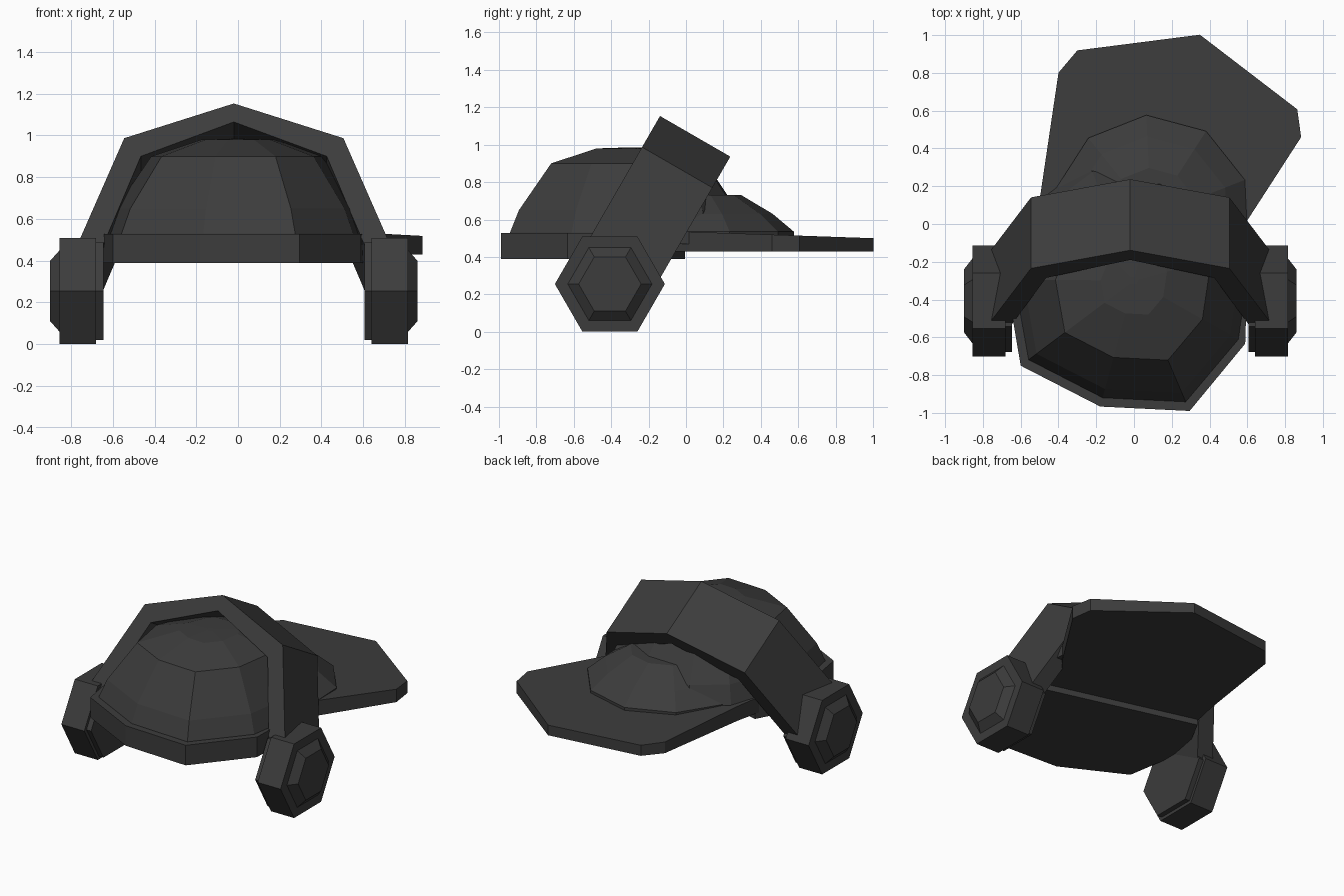
import bpy, bmesh
from math import sin, cos, radians
from mathutils import Vector

if "Cube" in bpy.data.objects:
    bpy.data.objects.remove(bpy.data.objects["Cube"])

CX = -0.02                      # centre plane of the headset
TURN = radians(15)              # the cap is worn slightly turned


def loft(name, rings, mat=None):
    """Skin a list of equal-length point rings and cap both ends."""
    bm = bmesh.new()
    loops = [[bm.verts.new(p) for p in r] for r in rings]
    n = len(loops[0])
    for a, b in zip(loops, loops[1:]):
        for i in range(n):
            j = (i + 1) % n
            bm.faces.new((a[i], a[j], b[j], b[i]))
    bm.faces.new(loops[0])
    bm.faces.new(loops[-1])
    bmesh.ops.recalc_face_normals(bm, faces=bm.faces)
    me = bpy.data.meshes.new(name)
    bm.to_mesh(me)
    bm.free()
    ob = bpy.data.objects.new(name, me)
    bpy.context.collection.objects.link(ob)
    me.materials.append(charcoal)
    return ob


def cap_point(a, b, z):
    """Cap-local sideways / backwards coordinates to world."""
    return Vector((a * cos(TURN) + b * sin(TURN),
                   -0.3 - a * sin(TURN) + b * cos(TURN), z))


def mirrored(half):
    """Complete a half outline that runs from front to back."""
    return half + [(-a, b) for a, b in reversed(half) if a > 0]


charcoal = bpy.data.materials.new("charcoal")
charcoal.diffuse_color = (0.045, 0.045, 0.045, 1)
charcoal.use_nodes = True
charcoal.node_tree.nodes["Principled BSDF"].inputs["Base Color"].default_value = charcoal.diffuse_color

# Cap crown
crown = mirrored([(0, -.69), (.463, -.59), (.66, -.17), (.6, .35), (.42, .58), (0, .68)])
levels = [(.47, .93), (.53, .93), (.65, .86), (.9, .61), (.98, .26), (.985, .03)]
loft("cap_crown", [[cap_point(a * s, b * s, z) for a, b in crown] for z, s in levels])

# Sweatband around the front of the crown
skirt = mirrored([(0, -.69), (.463, -.59), (.655, -.17), (.58, .15)])
loft("cap_sweatband", [[cap_point(a, b, z) for a, b in skirt] for z in (.39, .528)])

# Brim, thinning a little towards its tip
brim = [(.55, 0), (.45, .36), (.497, .464), (.658, .963), (.6, 1.1), (0, 1.348),
        (-.605, 1.1), (-.671, .96), (-.597, .316), (-.58, 0)]
lower = [cap_point(a, b, .43) for a, b in brim]
upper = [Vector((p.x, p.y, .535 - .035 * p.y)) for p in lower]
loft("cap_brim", [lower, upper])

# Low pad on the brim behind the crown
pad = [(.53 * sin(radians(18 + 36 * i)), .35 + .54 * cos(radians(18 + 36 * i)))
       for i in range(10)]
loft("brim_pad", [[cap_point(a * s, .35 + (b - .35) * s, z) for a, b in pad]
                  for z, s in ((.47, 1), (.535, 1), (.63, .79), (.73, .48))])

# Headband: arch profile swept across its tilted width
TILT = radians(60)


def band_point(x, t, w):
    return Vector((CX + x, -.407 + t * cos(TILT) + w * sin(TILT),
                   .255 + t * sin(TILT) - w * cos(TILT)))


outer = [(-.78, .05), (-.525, .72), (0, .912), (.525, .72), (.78, .05)]
inner = [(.655, .05), (.445, .62), (0, .81), (-.445, .62), (-.655, .05)]
loft("headband", [[band_point(x, t, w) for x, t in outer + inner] for w in (-.217, .217)])

# Hexagonal ear cups with cushion and raised cover
for side, label in ((-1, "left"), (1, "right")):
    def hexagon(x, r):
        return [Vector((CX + side * x, -.407 + r * cos(radians(60 * i)),
                        .255 + r * sin(radians(60 * i)))) for i in range(6)]
    loft(label + "_ear_cup", [hexagon(.66, .294), hexagon(.835, .294)])
    loft(label + "_ear_cushion", [hexagon(.625, .27), hexagon(.67, .27)])
    loft(label + "_cup_cover", [hexagon(.83, .225), hexagon(.835, .225), hexagon(.88, .167)])
